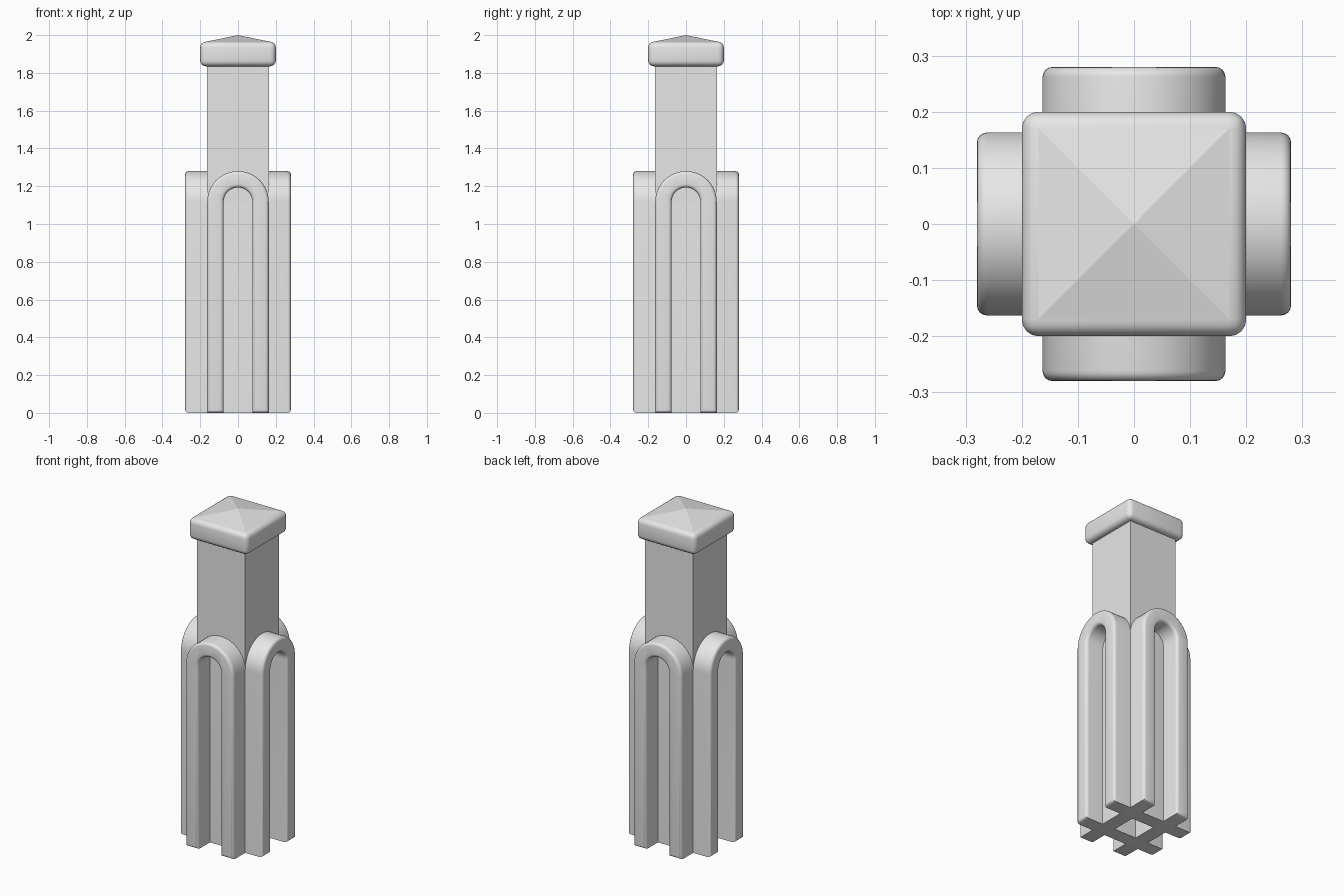
import bpy
import bmesh
from math import cos, sin, pi, radians

if "Cube" in bpy.data.objects:
    bpy.data.objects.remove(bpy.data.objects["Cube"])

HALF = 0.163      # half width of the post and arches
INNER = 0.076     # half width of the arch opening
SPRING = 1.117    # height where the arch curve starts
REACH = 0.28      # how far each arch reaches from the centre

stone = bpy.data.materials.new("light_grey")
stone.use_nodes = True
grey = (0.8, 0.8, 0.8, 1)
stone.diffuse_color = grey
stone.node_tree.nodes["Principled BSDF"].inputs["Base Color"].default_value = grey


def finish(bm, name, smooth=True):
    bmesh.ops.recalc_face_normals(bm, faces=bm.faces[:])
    mesh = bpy.data.meshes.new(name)
    bm.to_mesh(mesh)
    bm.free()
    mesh.materials.append(stone)
    obj = bpy.data.objects.new(name, mesh)
    bpy.context.collection.objects.link(obj)
    if smooth:
        bpy.ops.object.select_all(action='DESELECT')
        obj.select_set(True)
        bpy.context.view_layer.objects.active = obj
        bpy.ops.object.shade_smooth_by_angle(angle=radians(35))
    return obj


def half_circle(radius, steps=24):
    return [(radius * cos(pi * i / steps), SPRING + radius * sin(pi * i / steps))
            for i in range(steps + 1)]


def round_edges(bm, edges, size):
    bmesh.ops.bevel(bm, geom=edges, offset=size, segments=4, profile=0.5,
                    affect='EDGES', clamp_overlap=False)


def arch(name, turn):
    # Upside-down U profile, extruded right through the base
    profile = [(HALF, 0)] + half_circle(HALF) + [(-HALF, 0), (-INNER, 0)]
    profile += half_circle(INNER)[::-1] + [(INNER, 0)]
    bm = bmesh.new()
    face = bm.faces.new([bm.verts.new((x, -REACH, z)) for x, z in profile])
    grown = bmesh.ops.extrude_face_region(bm, geom=[face], use_keep_orig=True)
    new_verts = [g for g in grown["geom"] if isinstance(g, bmesh.types.BMVert)]
    bmesh.ops.translate(bm, verts=new_verts, vec=(0, 2 * REACH, 0))
    # Round the rims of both end faces
    rims = [e for e in bm.edges if abs(e.verts[0].co.y - e.verts[1].co.y) < 0.001]
    round_edges(bm, rims, 0.018)
    arch_obj = finish(bm, name)
    arch_obj.rotation_euler.z = turn


def block(bm, half, low, high):
    bmesh.ops.create_cube(bm, size=1)
    for v in bm.verts:
        v.co.x *= 2 * half
        v.co.y *= 2 * half
        v.co.z = high if v.co.z > 0 else low


# Two crossing arches form the base
arch("front_back_arch", 0)
arch("side_arch", pi / 2)

# Square post
bm = bmesh.new()
block(bm, HALF, SPRING, 1.86)
finish(bm, "post", smooth=False)

# Rounded cap with a shallow pyramid top
bm = bmesh.new()
block(bm, 0.2, 1.835, 1.965)
bm.faces.ensure_lookup_table()
box_edges = bm.edges[:]
top = max(bm.faces, key=lambda f: f.calc_center_median().z)
apex = bmesh.ops.poke(bm, faces=[top])["verts"][0]
apex.co.z = 2.0
round_edges(bm, [e for e in bm.edges if e.is_valid and apex not in e.verts], 0.03)
cap = finish(bm, "cap")
for poly in cap.data.polygons:
    if any(cap.data.vertices[i].co.z > 1.999 for i in poly.vertices):
        poly.use_smooth = False
